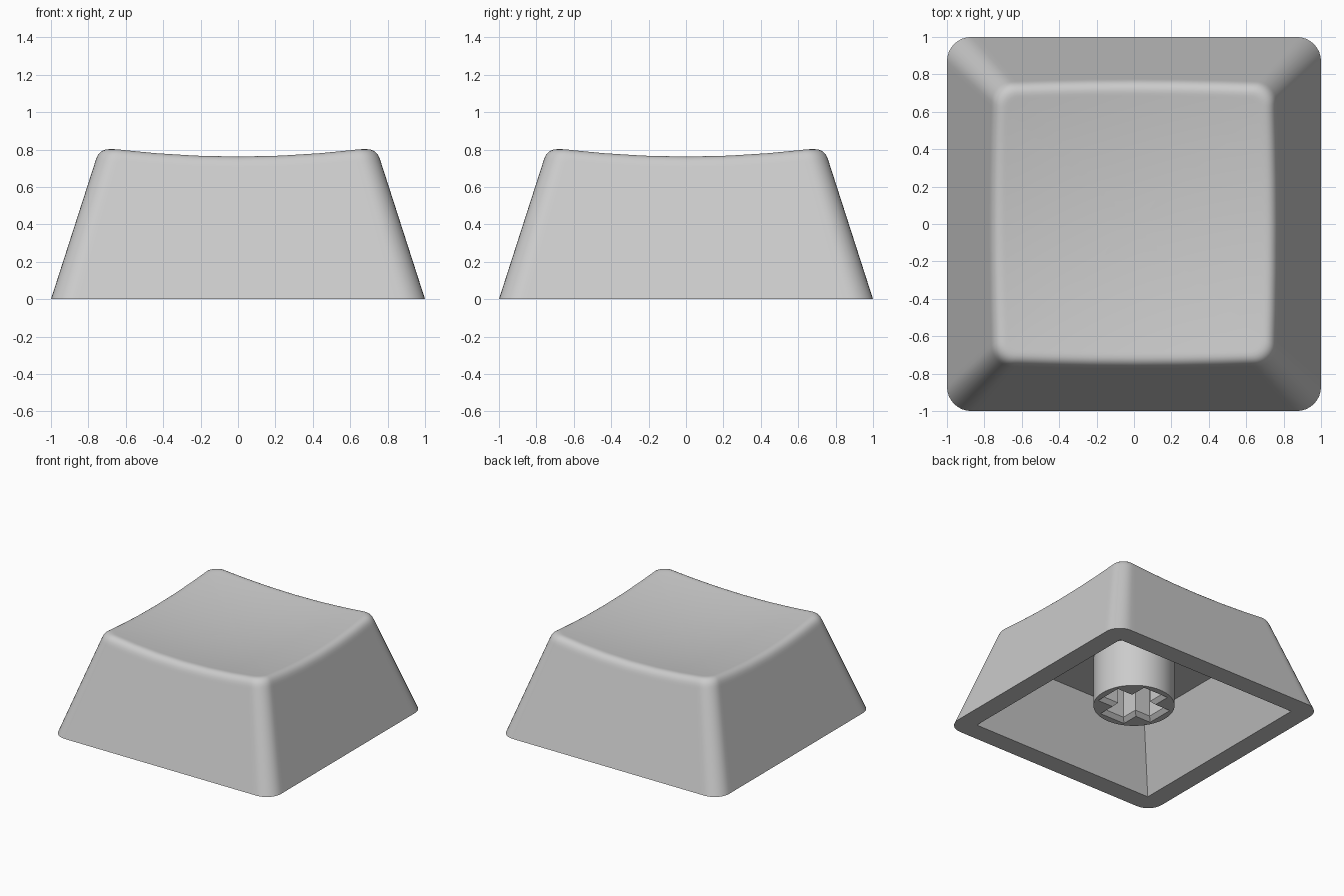
import bpy, bmesh, math
from mathutils import Vector

if "Cube" in bpy.data.objects:
    bpy.data.objects.remove(bpy.data.objects["Cube"])

ARC = 8                                              # segments per rounded corner
EDGE = (0.02, 0.15, 0.32, 0.5, 0.68, 0.85, 0.98)     # points along each straight side
M = ARC + 1 + len(EDGE)
SIGNS = ((1, 1), (-1, 1), (-1, -1), (1, -1))

grey = bpy.data.materials.new("light_grey")
grey.diffuse_color = (0.6, 0.6, 0.6, 1)
grey.use_nodes = True
grey.node_tree.nodes["Principled BSDF"].inputs["Base Color"].default_value = grey.diffuse_color


def dish(x, y):
    """Height of the scooped top."""
    return 0.714 + 0.098 * (x * x + y * y)


def outline(i, half, r):
    """Point i of a rounded square."""
    q, k = divmod(i % (4 * M), M)

    def arc(q, k):
        a = math.pi / 2 * (q + k / ARC)
        sx, sy = SIGNS[q % 4]
        return Vector((sx * (half - r) + r * math.cos(a),
                       sy * (half - r) + r * math.sin(a), 0))
    if k <= ARC:
        return arc(q, k)
    return arc(q, ARC).lerp(arc(q + 1, 0), EDGE[k - ARC - 1])


def wall(i, z):
    """Point on the sloping side wall at height z."""
    p = outline(i, 1 - 0.322 * z, 0.13 - 0.03 * z)
    p.z = z
    return p


def finish(name, bm):
    bmesh.ops.recalc_face_normals(bm, faces=bm.faces)
    me = bpy.data.meshes.new(name)
    bm.to_mesh(me)
    bm.free()
    me.materials.append(grey)
    ob = bpy.data.objects.new(name, me)
    bpy.context.collection.objects.link(ob)
    return ob


def smooth(ob):
    bpy.ops.object.select_all(action='DESELECT')
    ob.select_set(True)
    bpy.context.view_layer.objects.active = ob
    bpy.ops.object.shade_smooth_by_angle(angle=math.radians(30))


# Cap shell: side walls, rounded top edge, scooped top, hollow underside
N = 4 * M
CEILING = 0.51
columns = []
for i in range(N):
    z = 0.77
    for _ in range(8):                               # where the wall meets the dish
        p = wall(i, z)
        z = dish(p.x, p.y)
    edge = wall(i, z)
    low = wall(i, z - 0.06)
    inner = outline(i, 1 - 0.322 * z - 0.055, 0.065)
    inner.z = dish(inner.x, inner.y)
    col = [wall(i, 0), wall(i, z - 0.075)]
    for s in range(7):                               # rounded edge as a quadratic curve
        t = s / 6
        col.append(low * (1 - t) ** 2 + edge * 2 * t * (1 - t) + inner * t * t)
    for f in (0.98, 0.87, 0.74, 0.6, 0.45, 0.3, 0.15):
        x, y = inner.x * f, inner.y * f
        col.append(Vector((x, y, dish(x, y))))
    columns.append(col)

bm = bmesh.new()
cols = [[bm.verts.new(p) for p in col] for col in columns]
centre = bm.verts.new((0, 0, dish(0, 0)))
for i in range(N):
    a, b = cols[i], cols[(i + 1) % N]
    for j in range(len(a) - 1):
        bm.faces.new((a[j], b[j], b[j + 1], a[j + 1]))
    bm.faces.new((a[-1], b[-1], centre))
mouth = [bm.verts.new((sx * 0.84, sy * 0.84, 0)) for sx, sy in SIGNS]
ceiling = [bm.verts.new((sx * 0.62, sy * 0.62, CEILING)) for sx, sy in SIGNS]
for q in range(4):
    n = (q + 1) % 4
    rim = [cols[(q * M + ARC // 2 + k) % N][0] for k in range(M + 1)]
    bm.faces.new(rim + [mouth[n], mouth[q]])
    bm.faces.new((mouth[q], mouth[n], ceiling[n], ceiling[q]))
bm.faces.new(ceiling)
smooth(finish("cap_shell", bm))

# Stem with a cross-shaped socket
BASE, TOP = 0.11, CEILING + 0.01
bm = bmesh.new()
bmesh.ops.create_cone(bm, cap_ends=True, segments=64, radius1=0.306, radius2=0.306, depth=TOP - BASE)
bmesh.ops.translate(bm, verts=bm.verts, vec=(0, 0, (TOP + BASE) / 2))
stem = finish("stem", bm)
smooth(stem)

# Socket cutter: straight cross with a chamfered mouth
bm = bmesh.new()
layers = []
for z, off in ((BASE - 0.02, 0.05), (BASE + 0.03, 0), (CEILING, 0)):
    L, W = 0.225 + off, 0.085 + off
    ring = []
    for k in range(4):
        c, s = round(math.cos(k * math.pi / 2)), round(math.sin(k * math.pi / 2))
        for x, y in ((L, -W), (L, W), (W, W)):
            ring.append(bm.verts.new((c * x - s * y, s * x + c * y, z)))
    layers.append(ring)
for a, b in zip(layers, layers[1:]):
    for k in range(12):
        n = (k + 1) % 12
        bm.faces.new((a[k], a[n], b[n], b[k]))
bm.faces.new(layers[0])
bm.faces.new(layers[-1])
cutter = finish("socket_cutter", bm)
cutter.hide_render = True
cutter.hide_set(True)
cut = stem.modifiers.new("socket", 'BOOLEAN')
cut.operation = 'DIFFERENCE'
cut.solver = 'EXACT'
cut.object = cutter
